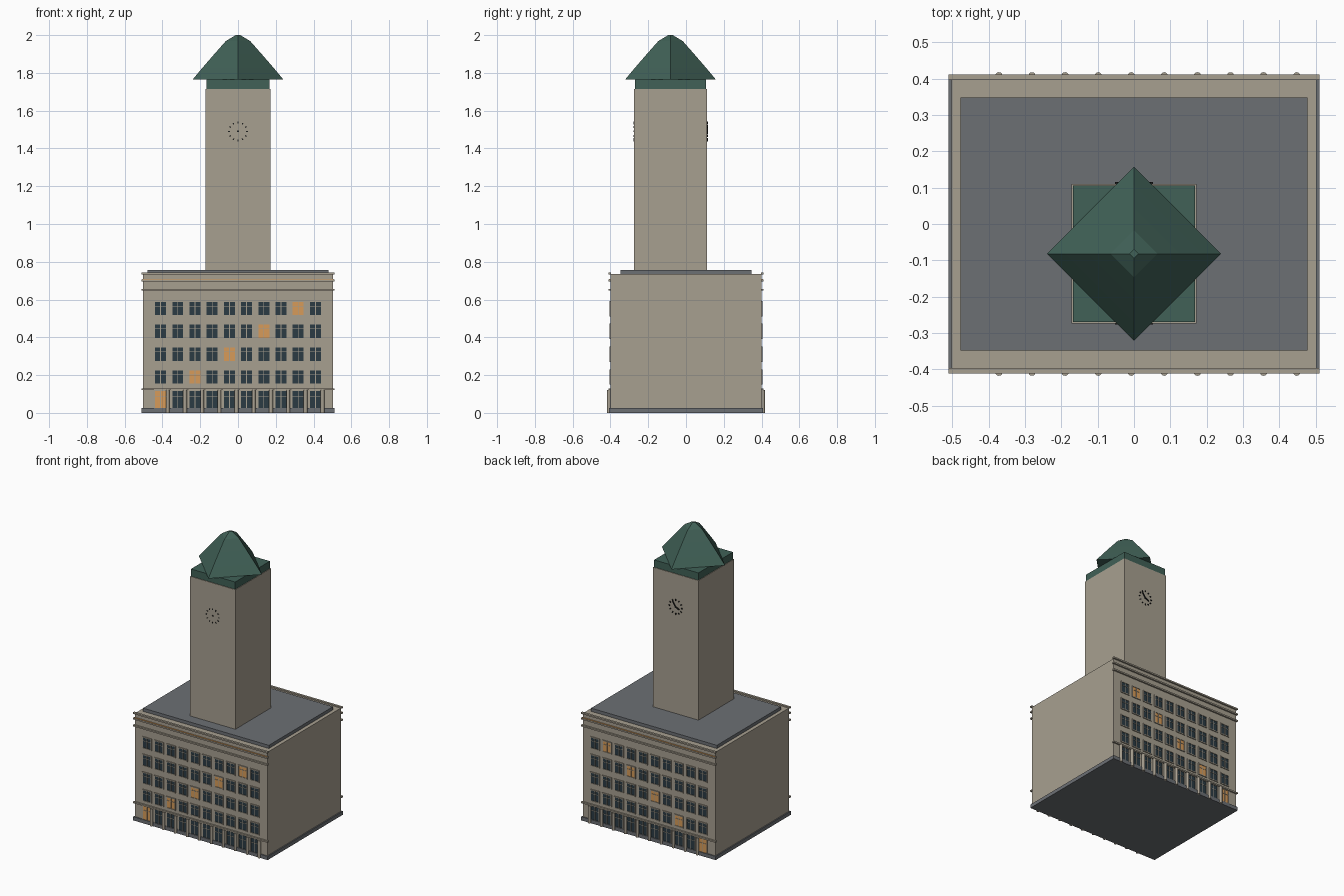
import bpy, bmesh, math
from mathutils import Matrix, Vector

cube = bpy.data.objects.get("Cube")
if cube:
    bpy.data.objects.remove(cube, do_unlink=True)


def material(name, r, g, b):
    m = bpy.data.materials.new(name)
    m.use_nodes = True
    m.diffuse_color = (r, g, b, 1)
    m.node_tree.nodes["Principled BSDF"].inputs["Base Color"].default_value = (r, g, b, 1)
    return m


STONE = material("stone", 0.39, 0.35, 0.28)
SLATE = material("slate grey", 0.15, 0.16, 0.175)
GREEN = material("copper green", 0.052, 0.12, 0.095)
GLASS = material("dark glass", 0.024, 0.043, 0.056)
LIT = material("lit window", 0.68, 0.33, 0.10)
BLACK = material("clock black", 0.012, 0.013, 0.013)


def add_box(bm, lo, hi, spin=None):
    lo, hi = Vector(lo), Vector(hi)
    m = Matrix.Translation((lo + hi) / 2) @ Matrix.Diagonal((*(hi - lo), 1))
    bmesh.ops.create_cube(bm, size=1, matrix=spin @ m if spin else m)


def finish(name, bm, mat):
    mesh = bpy.data.meshes.new(name)
    bmesh.ops.recalc_face_normals(bm, faces=bm.faces)
    bm.to_mesh(mesh)
    bm.free()
    mesh.materials.append(mat)
    ob = bpy.data.objects.new(name, mesh)
    bpy.context.collection.objects.link(ob)
    return ob


def box(name, lo, hi, mat):
    bm = bmesh.new()
    add_box(bm, lo, hi)
    return finish(name, bm, mat)


# Main masses
TY = -0.082  # tower centre
box("main_block", (-0.503, -0.4, 0.005), (0.503, 0.4, 0.735), STONE)
box("plinth", (-0.511, -0.408, 0), (0.511, 0.408, 0.025), SLATE)
box("flat_roof", (-0.478, -0.348, 0.73), (0.478, 0.348, 0.757), SLATE)
box("tower", (-0.172, TY - 0.192, 0.74), (0.172, TY + 0.192, 1.716), STONE)
box("tower_cap", (-0.168, TY - 0.188, 1.71), (0.168, TY + 0.188, 1.766), GREEN)

# Bell-curved four-sided spire, turned to a diamond
bm = bmesh.new()
rings = []
for r, z in [(0.24, 1.765), (0.19, 1.825), (0.125, 1.9), (0.065, 1.968), (0.012, 2.0)]:
    rings.append([bm.verts.new((r * math.cos(a * math.pi / 2),
                                TY + r * math.sin(a * math.pi / 2), z)) for a in range(4)])
for low, high in zip(rings, rings[1:]):
    for a in range(4):
        b = (a + 1) % 4
        bm.faces.new((low[a], low[b], high[b], high[a]))
bm.faces.new(rings[0])
bm.faces.new(rings[-1])
finish("spire_roof", bm, GREEN)

# Facades: the same layout on the front and the back
COLS = [-0.41 + 0.0911 * i for i in range(10)]
ROWS = [(0.07, 0.1), (0.19, 0.076), (0.31, 0.076), (0.432, 0.076), (0.552, 0.076)]
W = 0.032  # half window width
BAR = 0.003

for side, label in ((-1, "front"), (1, "back")):
    def wall(bm, x0, x1, z0, z1, d0, d1):
        ya, yb = sorted((side * (0.4 + d0), side * (0.4 + d1)))
        add_box(bm, (x0, ya, z0), (x1, yb, z1))

    dark, lit, frames = bmesh.new(), bmesh.new(), bmesh.new()
    for j, (zc, h) in enumerate(ROWS):
        z0, z1 = zc - h / 2, zc + h / 2
        for i, x in enumerate(COLS):
            pane = lit if i == 2 * j else dark
            wall(pane, x - W, x + W, z0, z1, -0.002, 0.002)
            # frame, mullion and transom
            for s in (-1, 1):
                e = x + s * W
                wall(frames, e - BAR, e + BAR, z0 - BAR, z1 + BAR, -0.002, 0.006)
            for z in (z0, z1):
                wall(frames, x - W, x + W, z - BAR, z + BAR, -0.002, 0.006)
            wall(frames, x - BAR * 0.7, x + BAR * 0.7, z0, z1, -0.002, 0.005)
            t = z1 - h * 0.33
            wall(frames, x - W, x + W, t - 0.0015, t + 0.0015, -0.002, 0.004)
    finish(label + "_dark_windows", dark, GLASS)
    finish(label + "_lit_windows", lit, LIT)
    finish(label + "_window_frames", frames, STONE)

    # String courses and cornice
    bands = bmesh.new()
    for z in (0.125, 0.652, 0.70, 0.738):
        wall(bands, -0.511, 0.511, z - 0.005, z + 0.005, -0.004, 0.011)
    finish(label + "_cornice_bands", bands, STONE)
    trim = bmesh.new()
    wall(trim, -0.505, 0.505, 0.705, 0.7075, -0.002, 0.007)
    finish(label + "_cornice_trim", trim, LIT)

    # Round ground-floor columns
    posts = bmesh.new()
    for x in COLS:
        bmesh.ops.create_cone(posts, cap_ends=True, segments=12, radius1=0.01, radius2=0.01,
                              depth=0.12, matrix=Matrix.Translation((x + 0.038, side * 0.408, 0.06)))
    finish(label + "_columns", posts, STONE)

    # Clock ticks and hands
    clock = bmesh.new()
    y = TY + side * 0.192
    depth = 0.003 if side < 0 else 0.006

    def mark(turn, r0, r1, half):
        spin = Matrix.Translation((0, y, 1.49)) @ Matrix.Rotation(turn, 4, "Y")
        add_box(clock, (-half, -depth, r0), (half, depth, r1), spin)

    for k in range(12):
        mark(k * math.pi / 6, 0.043, 0.052, 0.003)
    if side > 0:
        mark(math.radians(35), -0.006, 0.04, 0.003)
        mark(math.radians(-115), -0.006, 0.03, 0.004)
    else:
        mark(0, -0.004, 0.004, 0.004)
    finish(label + "_clock", clock, BLACK)
